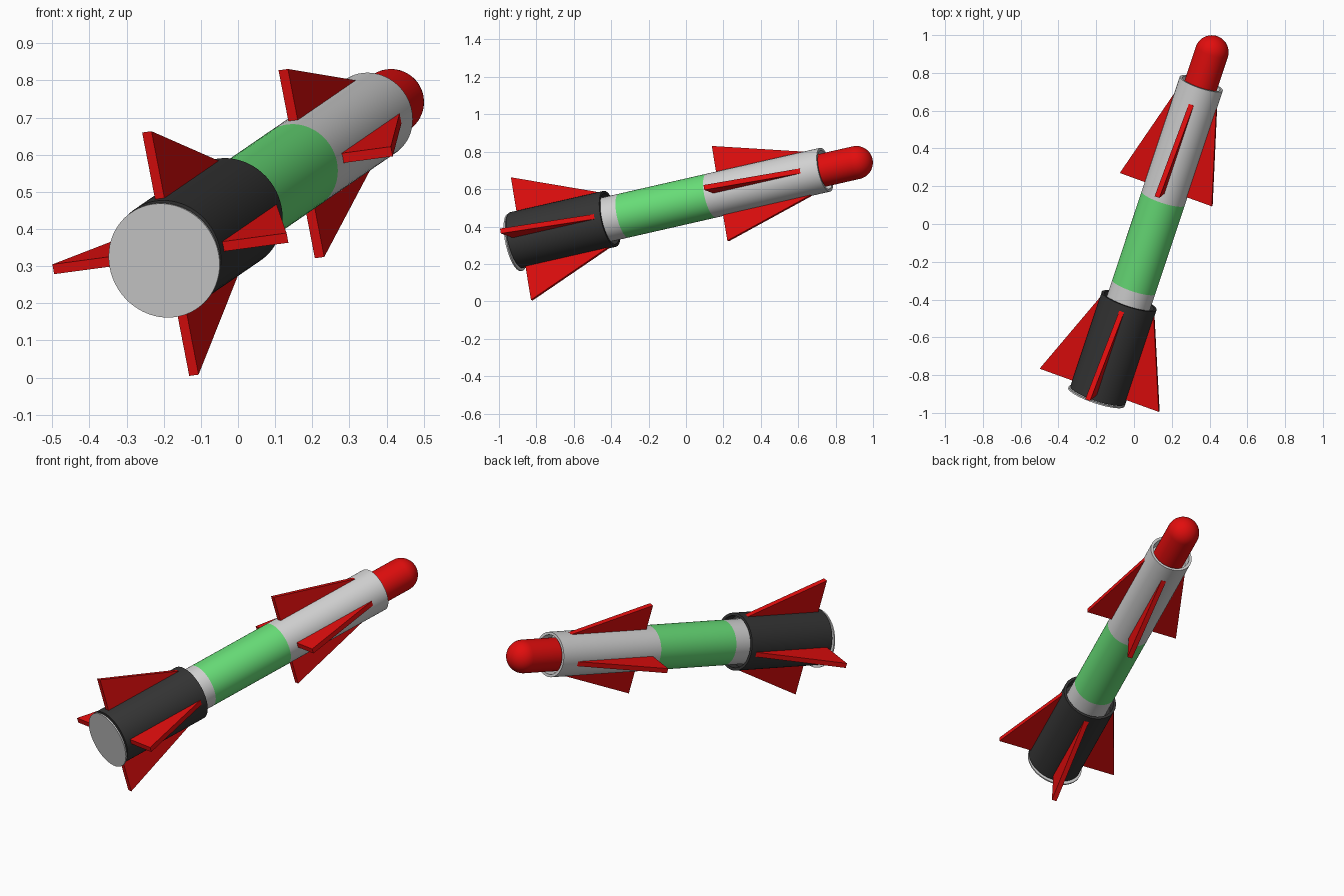
import bpy, bmesh, math
from mathutils import Matrix, Vector

if "Cube" in bpy.data.objects:
    bpy.data.objects.remove(bpy.data.objects["Cube"])

# Frame of the tilted rocket: local z runs from the tail to the nose
origin = Vector((-0.195, -0.917, 0.325))
axis = Vector((0.308, 0.9275, 0.2115)).normalized()
side = Vector((0.63, -0.225, 0.085))
side = (side - axis * side.dot(axis)).normalized()
up = axis.cross(side)
FRAME = Matrix.Translation(origin) @ Matrix((side, up, axis)).transposed().to_4x4()


def material(name, rgb):
    m = bpy.data.materials.new(name)
    m.diffuse_color = (*rgb, 1)
    m.use_nodes = True
    m.node_tree.nodes["Principled BSDF"].inputs["Base Color"].default_value = m.diffuse_color
    return m


RED = material("red", (0.76, 0.004, 0.004))
GREEN = material("green", (0.14, 0.74, 0.19))
GREY = material("light grey", (0.66, 0.66, 0.66))
BLACK = material("charcoal", (0.035, 0.035, 0.035))


def finish(name, bm, mats, smooth=True):
    bmesh.ops.recalc_face_normals(bm, faces=bm.faces)
    me = bpy.data.meshes.new(name)
    bm.to_mesh(me)
    bm.free()
    for m in mats:
        me.materials.append(m)
    ob = bpy.data.objects.new(name, me)
    bpy.context.collection.objects.link(ob)
    ob.matrix_world = FRAME
    if smooth:
        bpy.ops.object.select_all(action='DESELECT')
        ob.select_set(True)
        bpy.context.view_layer.objects.active = ob
        bpy.ops.object.shade_smooth_by_angle(angle=math.radians(35))
    return ob


def lathe(name, profile, mats, rule=None, segments=64):
    """Spin (radius, height) points around the rocket axis."""
    bm = bmesh.new()
    vs = [bm.verts.new((r, 0, z)) for r, z in profile]
    es = [bm.edges.new(p) for p in zip(vs, vs[1:])]
    bmesh.ops.spin(bm, geom=vs + es, cent=(0, 0, 0), axis=(0, 0, 1),
                   angle=2 * math.pi, steps=segments)
    bmesh.ops.remove_doubles(bm, verts=bm.verts, dist=1e-5)
    if rule:
        for f in bm.faces:
            f.material_index = rule(f.calc_center_median())
    return finish(name, bm, mats)


def fin(name, angle, body_r, tip_r, z0, z1, thick=0.027):
    """Triangular plate with a square trailing edge."""
    outline = [(body_r - 0.014, z0), (tip_r, z0), (body_r, z1), (body_r - 0.014, z1)]
    bm = bmesh.new()
    f = bm.faces.new([bm.verts.new((r, -thick / 2, z)) for r, z in outline])
    ext = bmesh.ops.extrude_face_region(bm, geom=[f])
    bmesh.ops.translate(bm, vec=(0, thick, 0),
                        verts=[v for v in ext["geom"] if isinstance(v, bmesh.types.BMVert)])
    bmesh.ops.rotate(bm, verts=bm.verts, cent=(0, 0, 0),
                     matrix=Matrix.Rotation(angle, 3, 'Z'))
    finish(name, bm, [RED], smooth=False)


# Main body with a green band and a hollow front
lathe("body_tube", [(0, 0.03), (0.12, 0.03), (0.12, 0.63), (0.12, 1.135), (0.12, 1.79),
                    (0.105, 1.79), (0.105, 1.73), (0, 1.73)],
      [GREY, GREEN], lambda c: 1 if 0.63 < c.z < 1.135 else 0)

# Dark booster sleeve with an open front rim
lathe("booster_sleeve", [(0, 0.012), (0.153, 0.012), (0.153, 0.55), (0.138, 0.55),
                         (0.138, 0.50), (0.118, 0.50)], [BLACK])

# Tail plate, sitting slightly low
plate = lathe("tail_plate", [(0, 0), (0.157, 0), (0.157, 0.008), (0, 0.008)], [GREY])
plate.matrix_world = Matrix.Translation((-0.004, 0, -0.010)) @ FRAME

# Round-ended nose
R, ZC = 0.089, 1.97
dome = [(R * math.cos(math.pi / 2 * i / 12), ZC + R * math.sin(math.pi / 2 * i / 12))
        for i in range(12)]
lathe("nose", [(0, 1.72), (R, 1.72)] + dome + [(0, ZC + R)], [RED])

# Four tail fins and four forward fins
for i in range(4):
    a = i * math.pi / 2
    fin(f"tail_fin_{i + 1}", a, 0.153, 0.338, 0.042, 0.515)
    fin(f"forward_fin_{i + 1}", a, 0.12, 0.261, 1.187, 1.69)
